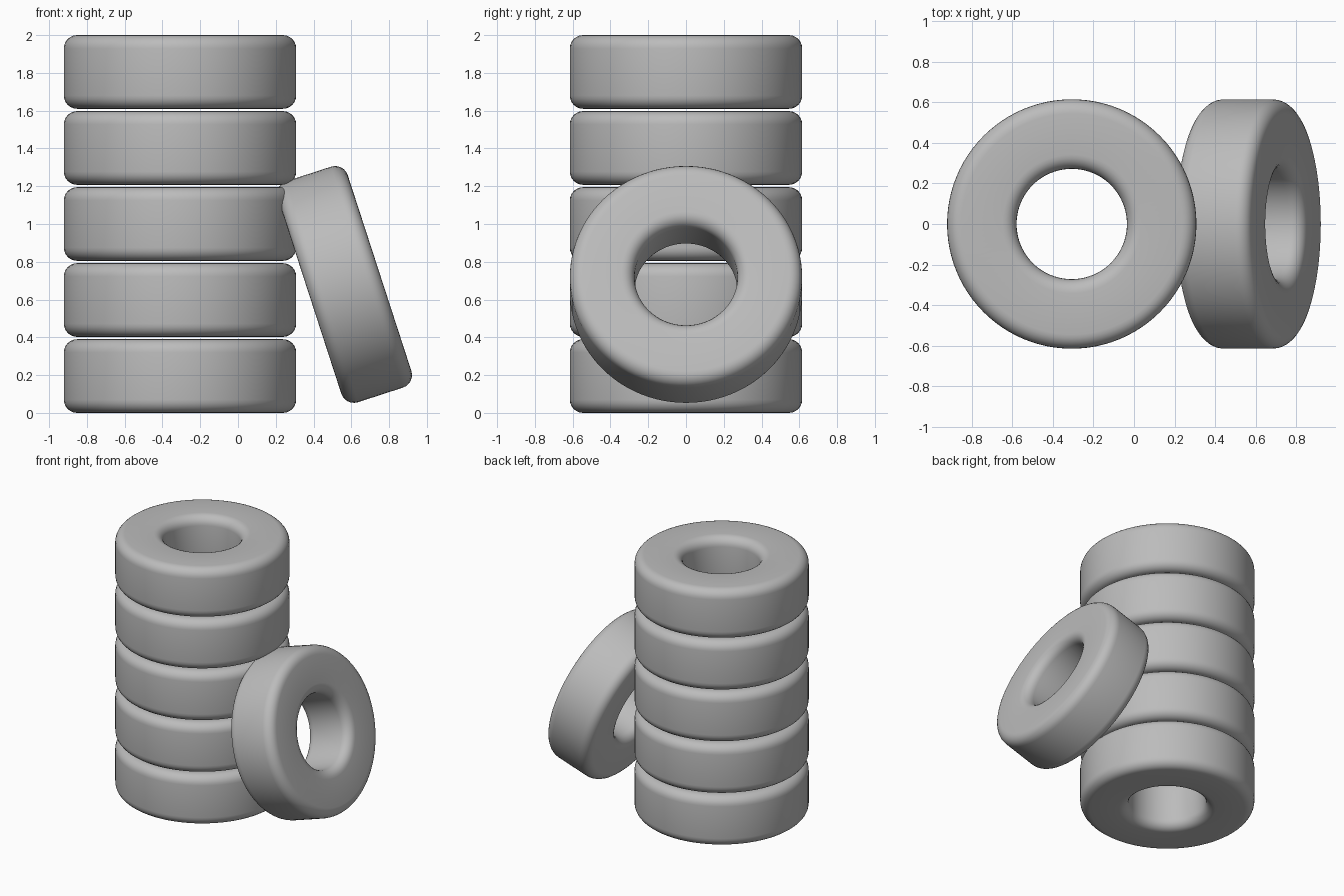
import bpy
import math

cube = bpy.data.objects.get("Cube")
if cube:
    bpy.data.objects.remove(cube, do_unlink=True)

OUTER, INNER, HALF, ROUND = 0.615, 0.272, 0.195, 0.07
SEGMENTS, STEPS = 96, 6

rubber = bpy.data.materials.new("grey rubber")
rubber.use_nodes = True
grey = (0.5, 0.5, 0.5, 1)
rubber.diffuse_color = grey
rubber.node_tree.nodes["Principled BSDF"].inputs["Base Color"].default_value = grey


def tyre_profile():
    """Rounded rectangle of (radius, height) points."""
    corners = [(OUTER - ROUND, HALF - ROUND), (INNER + ROUND, HALF - ROUND),
               (INNER + ROUND, ROUND - HALF), (OUTER - ROUND, ROUND - HALF)]
    points = []
    for i, (r, z) in enumerate(corners):
        for s in range(STEPS + 1):
            a = (i + s / STEPS) * math.pi / 2
            points.append((r + ROUND * math.cos(a), z + ROUND * math.sin(a)))
    return points


def tyre_mesh():
    profile = tyre_profile()
    n = len(profile)
    verts, faces = [], []
    for i in range(SEGMENTS):
        a = 2 * math.pi * i / SEGMENTS
        verts += [(r * math.cos(a), r * math.sin(a), z) for r, z in profile]
        k = (i + 1) % SEGMENTS
        for j in range(n):
            m = (j + 1) % n
            faces.append((i * n + j, k * n + j, k * n + m, i * n + m))
    mesh = bpy.data.meshes.new("tyre")
    mesh.from_pydata(verts, [], faces)
    mesh.materials.append(rubber)
    mesh.shade_smooth()
    return mesh


mesh = tyre_mesh()


def add_tyre(name, location, tilt=0):
    ob = bpy.data.objects.new(name, mesh)
    ob.location = location
    ob.rotation_euler.y = math.radians(tilt)
    bpy.context.collection.objects.link(ob)


# Stack of five tyres
for level in range(5):
    add_tyre(f"stacked_tyre_{level + 1}", (-0.307, 0, HALF + level * 0.4025))

# Tyre leaning on the stack
add_tyre("leaning_tyre", (0.564, 0, 0.68), 72)
